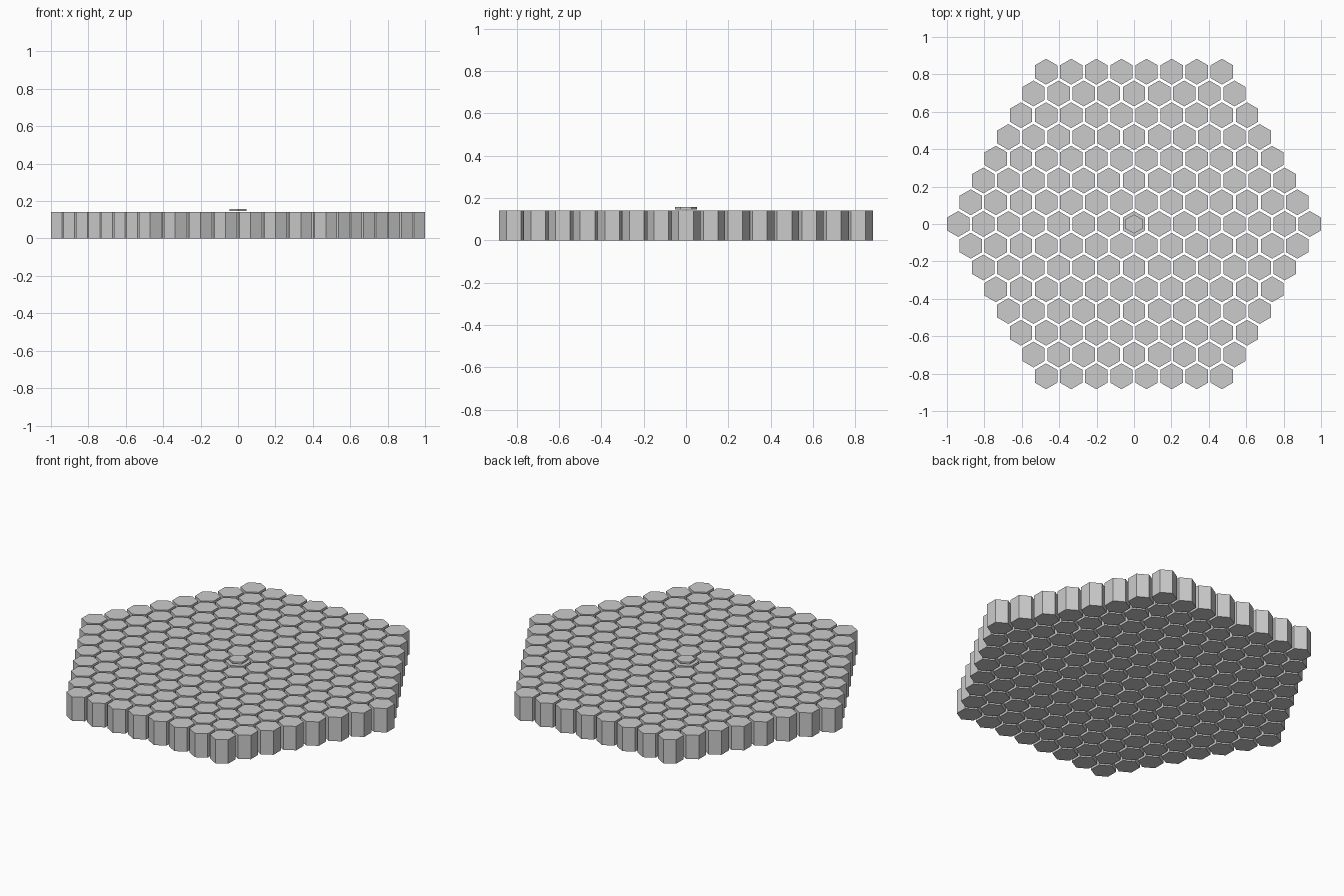
import bpy, bmesh, math
from mathutils import Matrix, Vector

if "Cube" in bpy.data.objects:
    bpy.data.objects.remove(bpy.data.objects["Cube"])

PITCH = 0.1343      # spacing between column centres
RADIUS = 0.069      # corner radius of one column
HEIGHT = 0.142
RINGS = 7


def add_hex(bm, x, y, z0, z1, r):
    """Six-sided prism with a corner pointing along y."""
    m = Matrix.Translation((x, y, (z0 + z1) / 2))
    ret = bmesh.ops.create_cone(bm, cap_ends=True, segments=6, radius1=r,
                                radius2=r, depth=z1 - z0)
    vs = ret["verts"]
    # make sure a corner lies on the y axis
    if not any(abs(v.co.x) < 1e-5 for v in vs):
        bmesh.ops.rotate(bm, verts=vs, cent=Vector((0, 0, 0)),
                         matrix=Matrix.Rotation(math.radians(30), 3, 'Z'))
    bmesh.ops.transform(bm, matrix=m, verts=vs)


def finish(bm, name):
    mesh = bpy.data.meshes.new(name)
    bm.to_mesh(mesh)
    bm.free()
    ob = bpy.data.objects.new(name, mesh)
    bpy.context.collection.objects.link(ob)
    return ob


# hexagonal field of columns
bm = bmesh.new()
for row in range(-RINGS, RINGS + 1):
    count = 2 * RINGS + 1 - abs(row)
    for i in range(count):
        add_hex(bm, (i - (count - 1) / 2) * PITCH,
                row * PITCH * math.sqrt(3) / 2, 0, HEIGHT, RADIUS)
finish(bm, "hex_columns")

# thin plate just above the middle column
bm = bmesh.new()
add_hex(bm, 0, 0, 0.147, 0.158, 0.051)
finish(bm, "centre_plate")
